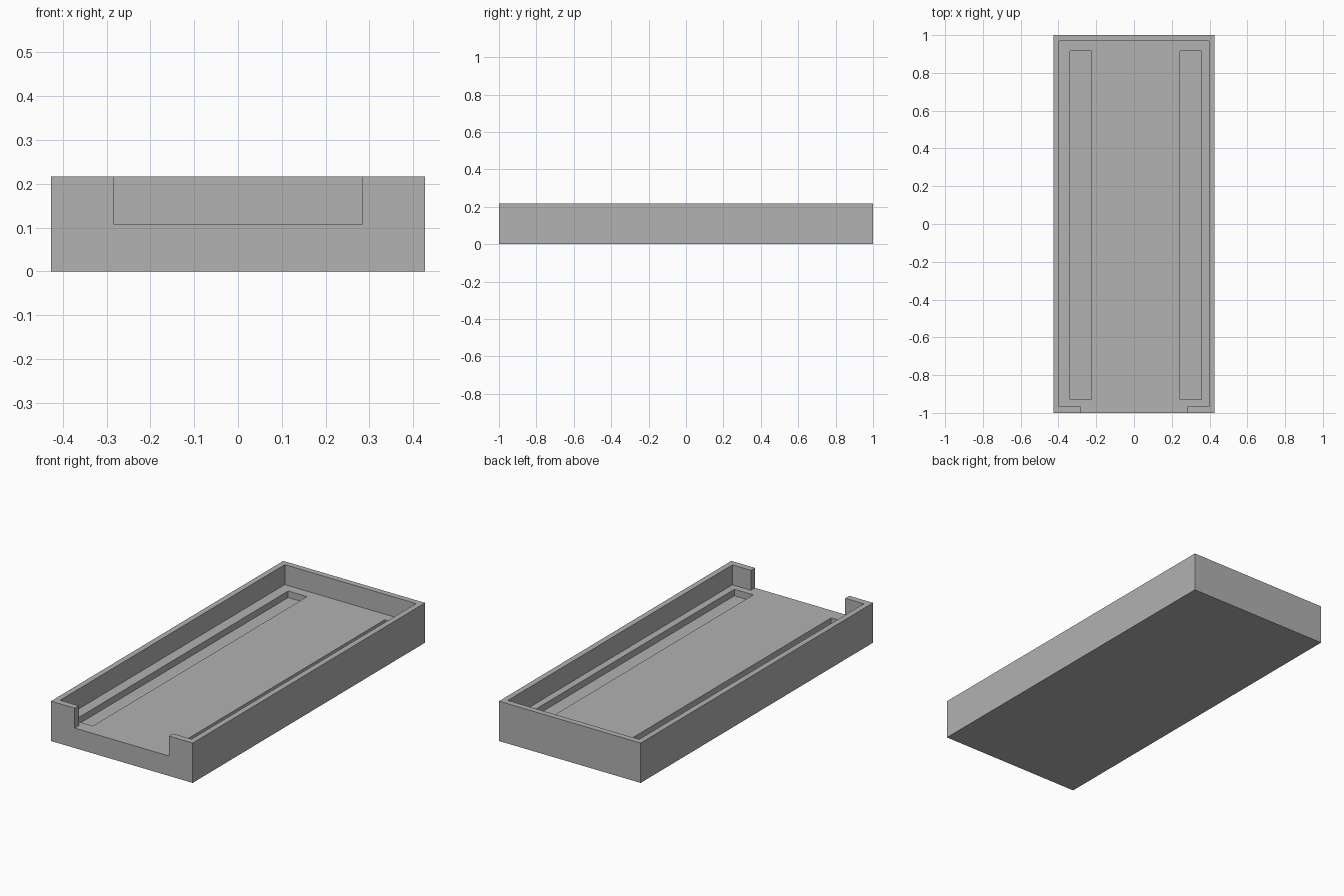
import bpy
from mathutils import Vector

old = bpy.data.objects.get("Cube")
if old:
    bpy.data.objects.remove(old, do_unlink=True)

WIDTH, LENGTH, HEIGHT = 0.854, 2.0, 0.217
FLOOR = HEIGHT / 2
SLOT_BOTTOM = 0.073
ABOVE = HEIGHT + 0.1

grey = bpy.data.materials.new("plain_grey")
grey.use_nodes = True
colour = (0.445, 0.445, 0.445, 1)
grey.diffuse_color = colour
grey.node_tree.nodes["Principled BSDF"].inputs["Base Color"].default_value = colour


def box(name, low, high):
    """Axis-aligned box between two corners."""
    low, high = Vector(low), Vector(high)
    bpy.ops.mesh.primitive_cube_add(size=1)
    obj = bpy.context.object
    obj.name = name
    for v in obj.data.vertices:
        v.co = (low + high) / 2 + v.co * (high - low)
    obj.data.materials.append(grey)
    return obj


def cut(target, name, low, high):
    """Subtract a box from the target, then discard the cutter."""
    cutter = box(name, low, high)
    cutter.hide_render = True
    mod = target.modifiers.new(name, "BOOLEAN")
    mod.operation = "DIFFERENCE"
    mod.solver = "EXACT"
    mod.object = cutter
    bpy.context.view_layer.objects.active = target
    bpy.ops.object.modifier_apply(modifier=mod.name)
    bpy.data.objects.remove(cutter, do_unlink=True)


# Solid tray block
tray = box("tray", (-WIDTH / 2, -LENGTH / 2, 0), (WIDTH / 2, LENGTH / 2, HEIGHT))

# Main recess, leaving a thin rim
cut(tray, "recess", (-0.396, -0.965, FLOOR), (0.396, 0.968, ABOVE))

# Wide opening through the front rim
cut(tray, "front_opening", (-0.284, -1.1, FLOOR), (0.284, -0.9, ABOVE))

# Long grooves sunk into the floor, both shifted slightly to the left side
for name, x in (("right_groove", -0.282), ("left_groove", 0.301)):
    cut(tray, name, (x - 0.057, -0.928, SLOT_BOTTOM), (x + 0.057, 0.916, ABOVE - 0.05))
